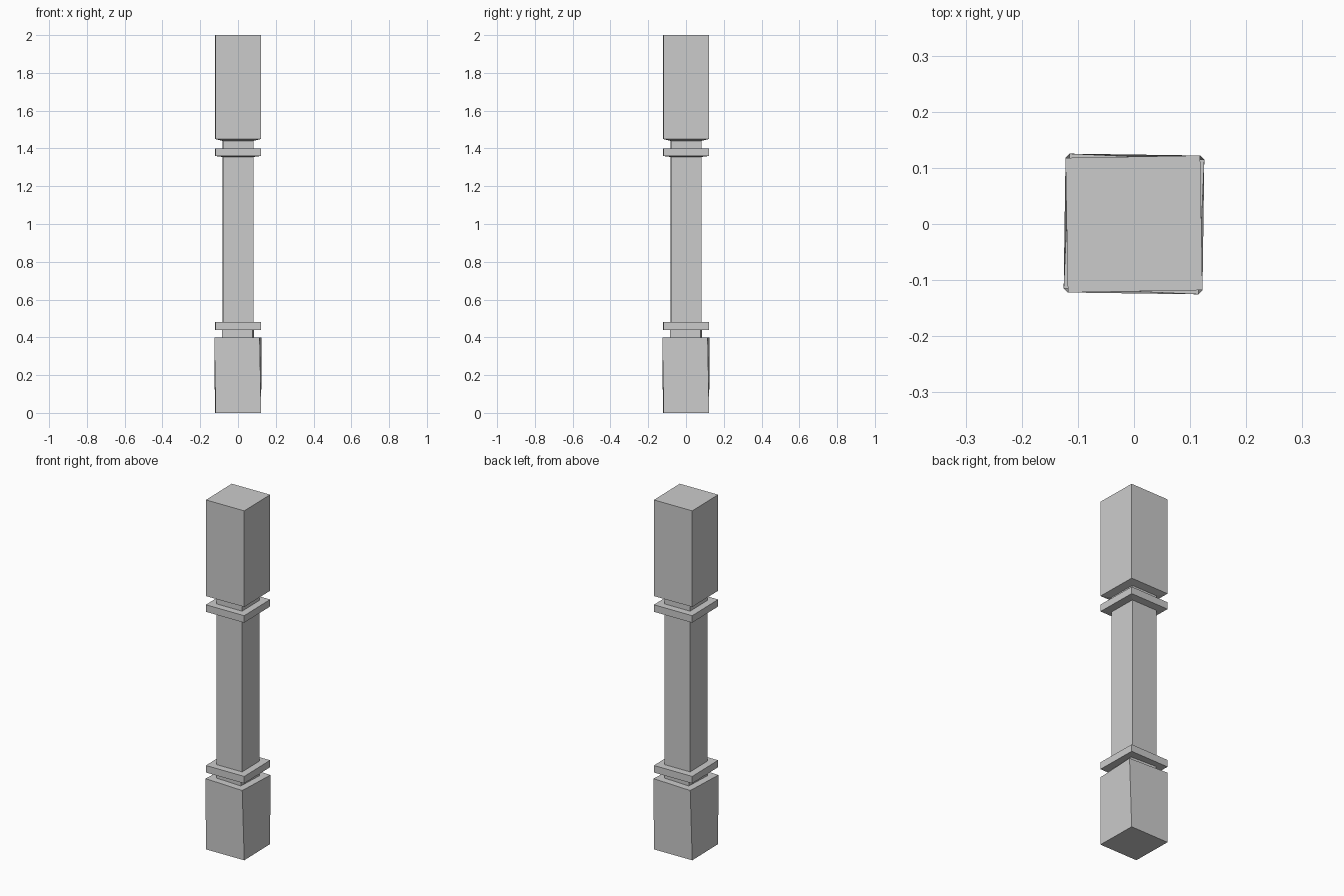
import bpy, bmesh
from math import radians, cos, sin, pi

if "Cube" in bpy.data.objects:
    bpy.data.objects.remove(bpy.data.objects["Cube"])

# Square post profile: (height, half width, twist in degrees)
PROFILE = [
    (0.00, 0.12, 1.0), (0.40, 0.12, -2.6),       # foot block, slightly twisted
    (0.40, 0.08, -2.6), (0.44, 0.08, -2.6),      # lower neck
    (0.44, 0.12, 1.0), (0.48, 0.12, 1.0),        # lower collar
    (0.48, 0.08, 1.0), (1.355, 0.08, 1.0),       # shaft
    (1.36, 0.12, 1.0), (1.40, 0.12, 1.0),        # upper collar
    (1.40, 0.08, 1.0), (1.44, 0.08, 1.0),        # upper neck
    (1.45, 0.12, 1.0), (2.00, 0.12, 1.0),        # head block
]

bm = bmesh.new()
rings = []
for z, half, twist in PROFILE:
    r = half * 2 ** 0.5
    angles = [pi / 4 + i * pi / 2 + radians(twist) for i in range(4)]
    rings.append([bm.verts.new((r * cos(a), r * sin(a), z)) for a in angles])

# Walls between neighbouring rings
for low, high in zip(rings, rings[1:]):
    for i in range(4):
        j = (i + 1) % 4
        bm.faces.new((low[i], low[j], high[j], high[i]))

# End caps
bm.faces.new(rings[0][::-1])
bm.faces.new(rings[-1])
bmesh.ops.recalc_face_normals(bm, faces=bm.faces)

mesh = bpy.data.meshes.new("square_post")
bm.to_mesh(mesh)
bm.free()
bpy.context.collection.objects.link(bpy.data.objects.new("square_post", mesh))
